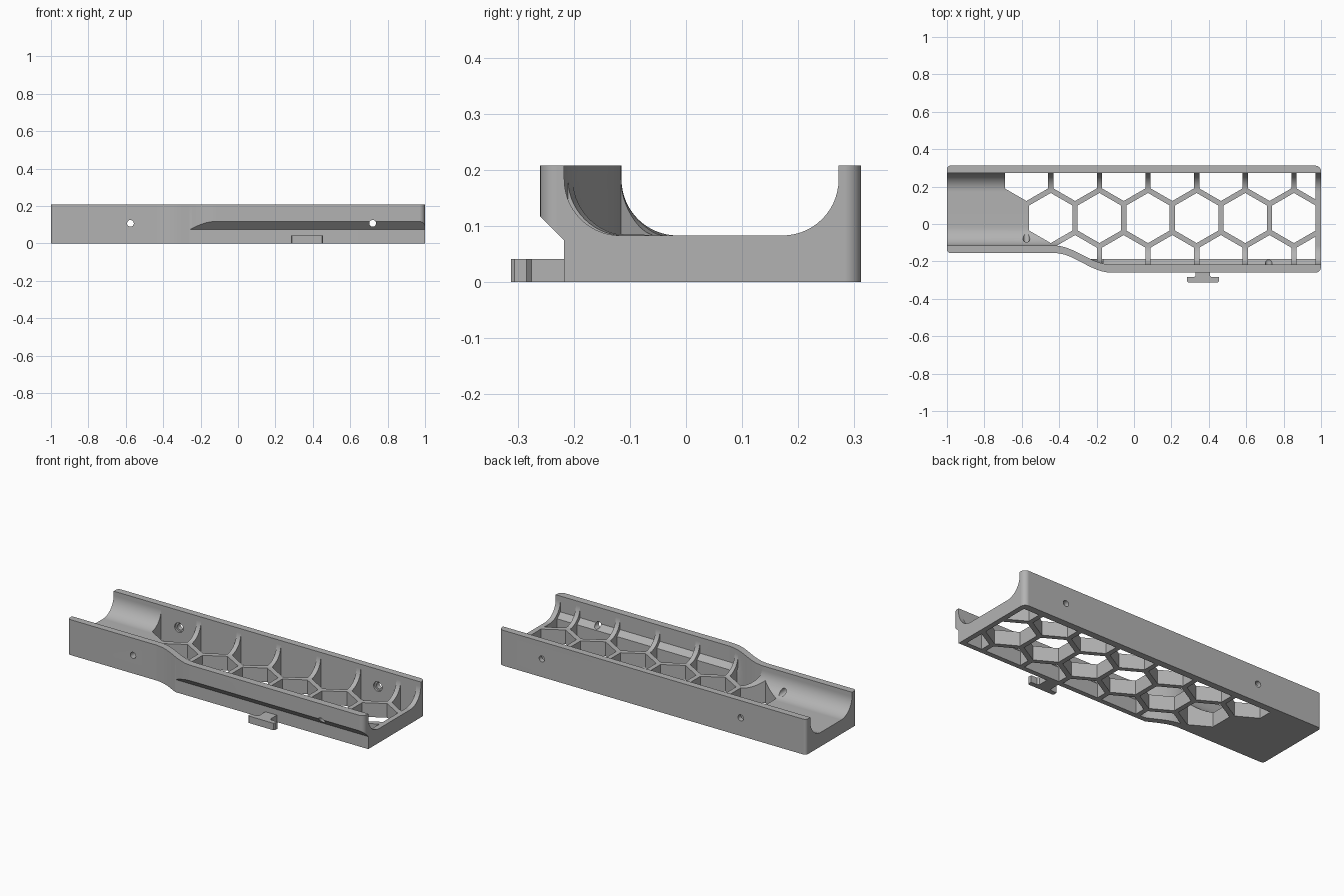
import bpy, bmesh
from math import pi, cos, sin, radians
from mathutils import Matrix

if "Cube" in bpy.data.objects:
    bpy.data.objects.remove(bpy.data.objects["Cube"])

grey = bpy.data.materials.new("plain grey")
grey.use_nodes = True
grey.diffuse_color = (0.45, 0.45, 0.45, 1)
grey.node_tree.nodes["Principled BSDF"].inputs["Base Color"].default_value = (0.45, 0.45, 0.45, 1)

TOP, FLOOR, FILLET = 0.208, 0.083, 0.1
BACK, BACK_IN = 0.312, 0.272
PITCH, HEX_FLAT = 0.26, 0.232


def finish(bm, name):
    bmesh.ops.recalc_face_normals(bm, faces=bm.faces)
    mesh = bpy.data.meshes.new(name)
    bm.to_mesh(mesh)
    bm.free()
    mesh.materials.append(grey)
    ob = bpy.data.objects.new(name, mesh)
    bpy.context.collection.objects.link(ob)
    return ob


def loft(name, sections):
    """Closed solid through rings that share a point count."""
    bm = bmesh.new()
    rings = [[bm.verts.new(p) for p in s] for s in sections]
    n = len(rings[0])
    for a, b in zip(rings, rings[1:]):
        for i in range(n):
            j = (i + 1) % n
            bm.faces.new((a[i], a[j], b[j], b[i]))
    bm.faces.new(rings[0])
    bm.faces.new(rings[-1])
    return finish(bm, name)


def prism(name, outline, z0, z1):
    return loft(name, [[(x, y, z) for x, y in outline] for z in (z0, z1)])


def boolean(ob, tool, operation="DIFFERENCE"):
    tool.hide_render = True
    mod = ob.modifiers.new("cut", "BOOLEAN")
    mod.operation, mod.solver, mod.object = operation, "EXACT", tool
    bpy.context.view_layer.objects.active = ob
    bpy.ops.object.modifier_apply(modifier=mod.name)
    bpy.data.objects.remove(tool)


def step(x):
    """Smooth sideways swell of the front wall, 0 narrow to 1 wide."""
    t = min(max((x + 0.43) / 0.31, 0), 1)
    return (1 - cos(pi * t)) / 2


def front_out(x):
    return -0.155 - 0.105 * step(x)


def front_in(x):
    return -0.115 - 0.102 * step(x)


def corner(cx, cy, r, start):
    return [(cx + r * cos(radians(start + 15 * i)), cy + r * sin(radians(start + 15 * i)))
            for i in range(7)]


bend = [-0.43 + 0.31 * i / 20 for i in range(21)]

# Body blank with rounded corners and a stepped front wall
r, s = 0.03, 0.018
outline = corner(-1 + s, front_out(-1) + s, s, 180)
outline += [(x, front_out(x)) for x in bend]
outline += corner(1 - r, front_out(1) + r, r, 270)
outline += corner(1 - r, BACK - r, r, 0)
outline += corner(-1 + s, BACK - s, s, 90)
body = prism("tray_body", outline, 0, TOP)

# Undercut along the lower front wall
under = [(-0.4, 0.257), (-0.217, 0.074), (-0.217, -0.1), (-0.4, -0.1)]
boolean(body, loft("undercut", [[(x, y, z) for y, z in under] for x in (-1.1, 1.1)]))


# Round-bottomed trough following the front wall
def trough_section(x):
    f, zc = front_in(x), FLOOR + FILLET
    ring = [(x, f, 0.5)]
    ring += [(x, f + FILLET - FILLET * cos(pi * i / 28), zc - FILLET * sin(pi * i / 28))
             for i in range(15)]
    ring += [(x, BACK_IN - FILLET + FILLET * sin(pi * i / 28), zc - FILLET * cos(pi * i / 28))
             for i in range(15)]
    return ring + [(x, BACK_IN, 0.5)]


boolean(body, loft("trough", [trough_section(x) for x in [-1.1] + bend + [1.1]]))


# Honeycomb openings, kept inside the walls and the front lower ledge
def inner_section(x):
    f = front_in(x)
    ledge = max(f, -0.188)
    return [(x, ledge, -0.2), (x, BACK_IN, -0.2), (x, BACK_IN, 0.4),
            (x, f, 0.4), (x, f, 0.115), (x, ledge, 0.085)]


inside = loft("inside", [inner_section(x) for x in [-0.9] + bend + [0.97]])
bm = bmesh.new()
row_gap = PITCH * 0.75 ** 0.5
for row, first, count in ((-1, -0.315, 6), (0, -0.445, 6), (1, -0.575, 7)):
    for k in range(count):
        place = Matrix.Translation((first + PITCH * k, 0.032 + row * row_gap, 0.1))
        place = place @ Matrix.Rotation(pi / 6, 4, "Z")
        # choose the turn that puts flats facing left and right
        made = bmesh.ops.create_cone(bm, cap_ends=True, segments=6, depth=0.5,
                                     radius1=HEX_FLAT / 3 ** 0.5, radius2=HEX_FLAT / 3 ** 0.5)
        verts = made["verts"]
        if max(abs(v.co.x) for v in verts) > HEX_FLAT / 2 + 0.001:
            bmesh.ops.transform(bm, matrix=place, verts=verts)
        else:
            bmesh.ops.translate(bm, vec=place.translation, verts=verts)
honeycomb = finish(bm, "honeycomb")
boolean(honeycomb, inside, "INTERSECT")
boolean(body, honeycomb)


# Screw holes through both long walls, with shallow inner counterbores
def bore(x, y0, y1, radius):
    ring = [(x + radius * cos(pi * i / 12), 0.107 + radius * sin(pi * i / 12)) for i in range(24)]
    boolean(body, loft("bore", [[(u, y, z) for u, z in ring] for y in (y0, y1)]))


for x in (-0.575, 0.72):
    bore(x, -0.5, 0.5, 0.018)
    bore(x, 0.2, 0.284, 0.028)

# T-shaped clip on the front wall
clip = prism("front_clip", [
    (0.33, -0.21), (0.33, -0.275), (0.32, -0.284), (0.283, -0.284), (0.283, -0.306),
    (0.289, -0.312), (0.449, -0.312), (0.455, -0.306), (0.455, -0.284), (0.415, -0.284),
    (0.405, -0.275), (0.405, -0.21)], 0, 0.041)

for ob in (body, clip):
    bpy.ops.object.select_all(action="DESELECT")
    ob.select_set(True)
    bpy.context.view_layer.objects.active = ob
    bpy.ops.object.shade_smooth_by_angle(angle=radians(30))
    ob.modifiers.new("even_shading", "WEIGHTED_NORMAL").keep_sharp = True
